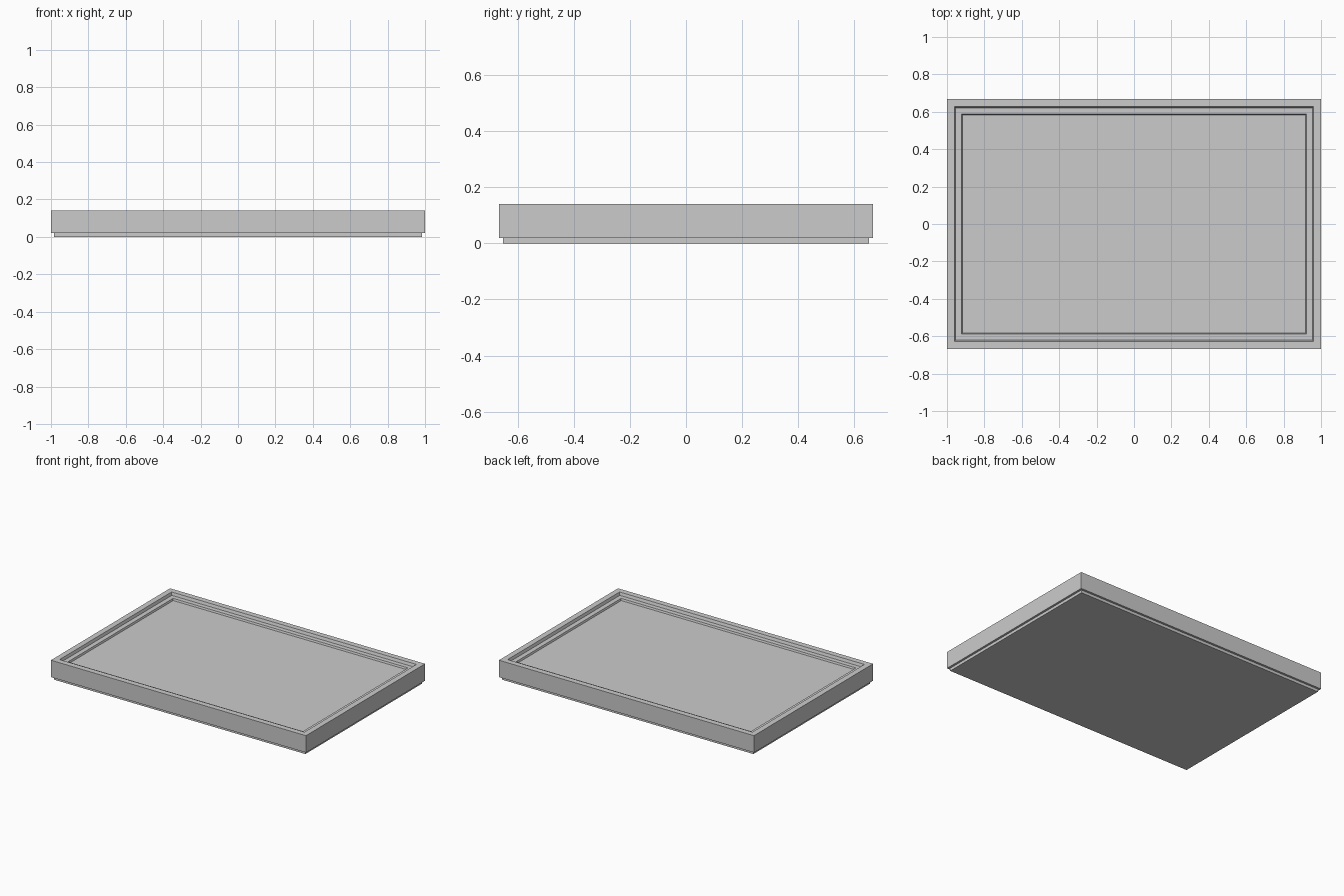
import bpy, bmesh

if "Cube" in bpy.data.objects:
    bpy.data.objects.remove(bpy.data.objects["Cube"])

W, D = 1.0, 0.667  # outer half sizes


def new_object(name, bm):
    bmesh.ops.recalc_face_normals(bm, faces=bm.faces[:])
    mesh = bpy.data.meshes.new(name)
    bm.to_mesh(mesh)
    bm.free()
    obj = bpy.data.objects.new(name, mesh)
    bpy.context.collection.objects.link(obj)
    return obj


def moulding(name, profile):
    """Sweep a closed (inset, z) profile around the rectangle with mitred corners."""
    bm = bmesh.new()
    rings = []
    for inset, z in profile:
        x, y = W - inset, D - inset
        rings.append([bm.verts.new((sx * x, sy * y, z))
                      for sx, sy in ((-1, -1), (1, -1), (1, 1), (-1, 1))])
    for i, a in enumerate(rings):
        b = rings[(i + 1) % len(rings)]
        for k in range(4):
            n = (k + 1) % 4
            bm.faces.new((a[k], a[n], b[n], b[k]))
    return new_object(name, bm)


def panel(name, inset, z0, z1):
    bm = bmesh.new()
    bmesh.ops.create_cube(bm, size=1)
    for v in bm.verts:
        v.co.x *= 2 * (W - inset)
        v.co.y *= 2 * (D - inset)
        v.co.z = z1 if v.co.z > 0 else z0
    return new_object(name, bm)


# Outer frame with raised rim and stepped inner lip
moulding("frame", [(0, 0.02), (0, 0.14), (0.04, 0.14), (0.046, 0.12),
                   (0.079, 0.12), (0.083, 0.107), (0.083, 0.02)])

# Flat picture surface inside the lip
panel("picture_panel", 0.083, 0.02, 0.107)

# Slightly smaller backing board
panel("backing_board", 0.015, 0.0, 0.02)
